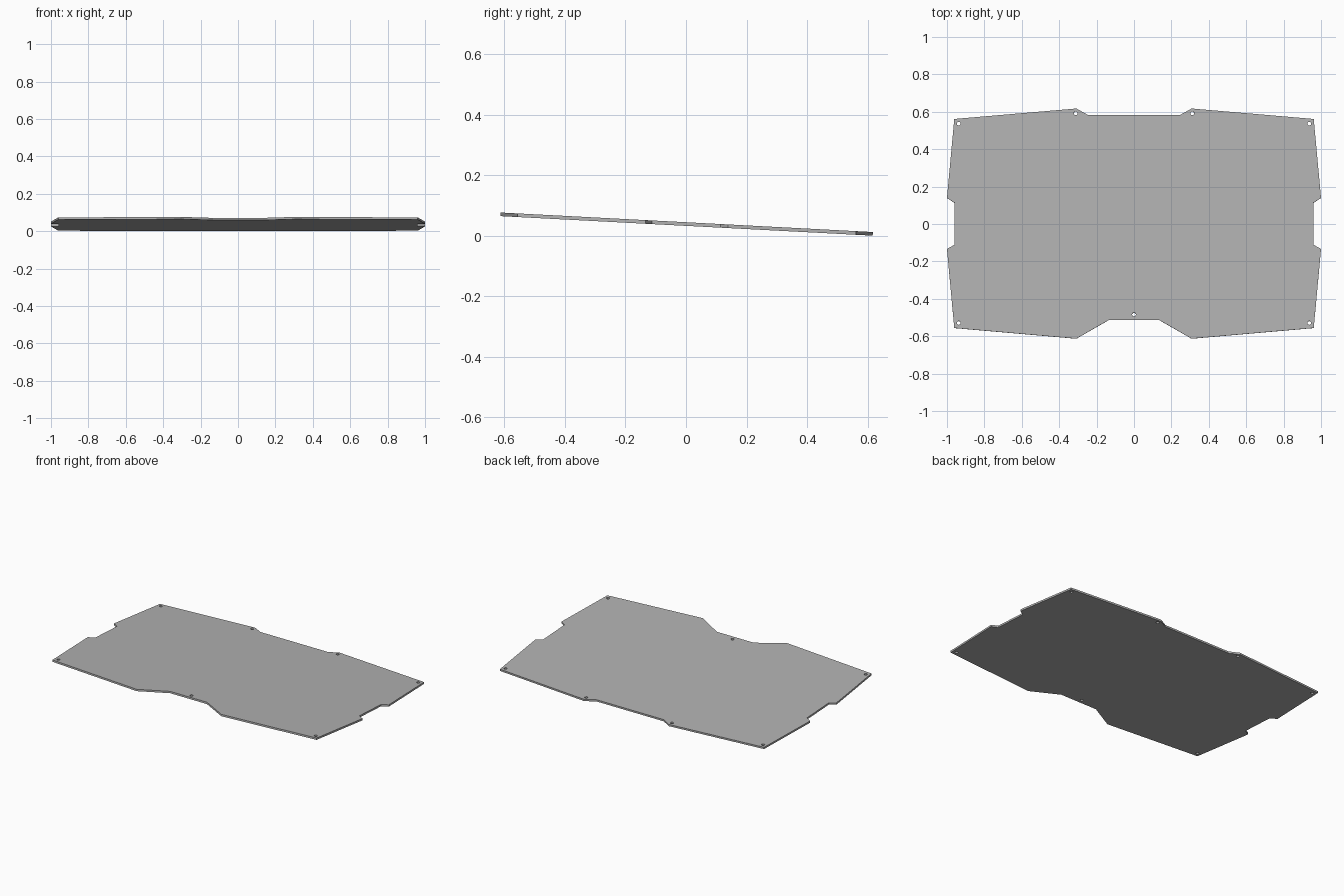
import bpy, bmesh, math

cube = bpy.data.objects.get("Cube")
if cube:
    bpy.data.objects.remove(cube)

THICKNESS = 0.012
TILT = math.radians(-3)

grey = bpy.data.materials.new("plate grey")
grey.use_nodes = True
colour = (0.45, 0.45, 0.45, 1)
grey.diffuse_color = colour
grey.node_tree.nodes["Principled BSDF"].inputs["Base Color"].default_value = colour


def mirror(points):
    """Close a right-hand half outline with its reflection in x."""
    return points + [(-x, y) for x, y in reversed(points)]


def circle(cx, cy, radius=0.01, sides=20):
    angles = [math.tau * i / sides for i in range(sides)]
    return [(cx + radius * math.cos(a), cy + radius * math.sin(a)) for a in angles]


# Notched outline, from the front notch round to the back notch
outline = mirror([
    (0.134, -0.514), (0.308, -0.614), (0.961, -0.557), (1.0, -0.134),
    (0.961, -0.112), (0.961, 0.114), (1.0, 0.139), (0.961, 0.562),
    (0.308, 0.618), (0.245, 0.583),
])

# Screw holes: four corners, two at the back, one at the front
hole_centres = [(s * x, y) for s in (-1, 1)
                for x, y in ((0.937, 0.537), (0.937, -0.53), (0.312, 0.592))]
hole_centres.append((0, -0.485))

# Filled, extruded flat curve with the holes as inner loops
curve = bpy.data.curves.new("plate", "CURVE")
curve.dimensions = "2D"
curve.fill_mode = "BOTH"
curve.extrude = THICKNESS / 2
for loop in [outline] + [circle(x, y) for x, y in hole_centres]:
    spline = curve.splines.new("POLY")
    spline.points.add(len(loop) - 1)
    for point, (x, y) in zip(spline.points, loop):
        point.co = (x, y, 0, 1)
    spline.use_cyclic_u = True

outline_curve = bpy.data.objects.new("plate_outline", curve)
bpy.context.collection.objects.link(outline_curve)
bpy.context.view_layer.update()
mesh = bpy.data.meshes.new_from_object(
    outline_curve.evaluated_get(bpy.context.evaluated_depsgraph_get()))
bpy.data.objects.remove(outline_curve)

# Weld into one clean solid
bm = bmesh.new()
bm.from_mesh(mesh)
bmesh.ops.remove_doubles(bm, verts=bm.verts, dist=0.0001)
bmesh.ops.recalc_face_normals(bm, faces=bm.faces)
for face in bm.faces:
    face.smooth = False
    face.material_index = 0
bm.to_mesh(mesh)
bm.free()
mesh.materials.clear()
mesh.materials.append(grey)

# Tilted plate, its low back edge on the ground
plate = bpy.data.objects.new("plate", mesh)
plate.rotation_euler.x = TILT
bpy.context.collection.objects.link(plate)
bpy.context.view_layer.update()
plate.location.z = -min((plate.matrix_world @ v.co).z for v in mesh.vertices)
